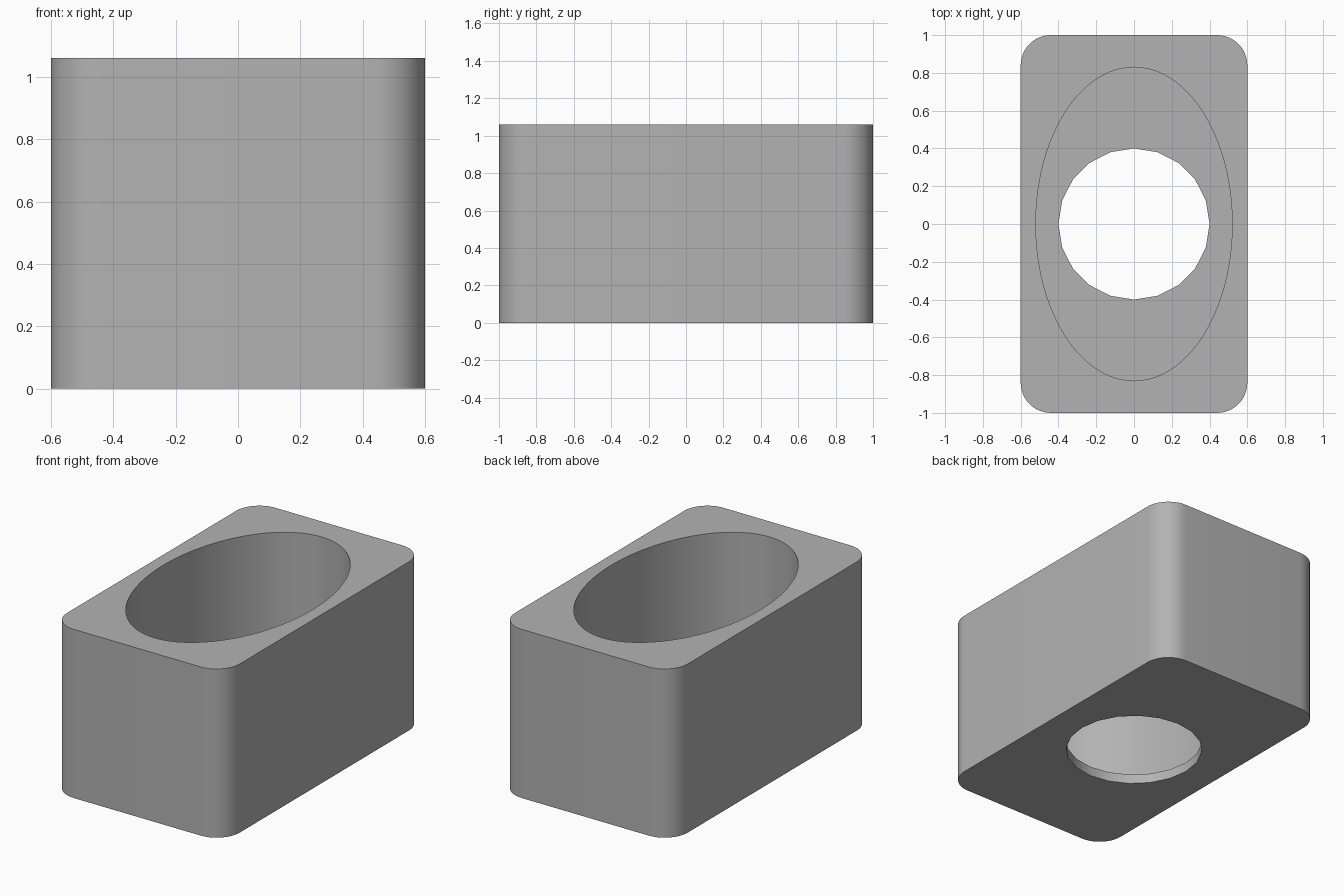
import bpy
import bmesh
from math import cos, sin, pi

if "Cube" in bpy.data.objects:
    bpy.data.objects.remove(bpy.data.objects["Cube"], do_unlink=True)

HALF_X, HALF_Y, HEIGHT = 0.6, 1.0, 1.06
CORNER, FLOOR = 0.16, 0.06

grey = bpy.data.materials.new("plain_grey")
grey.use_nodes = True
grey.diffuse_color = (0.45, 0.45, 0.45, 1)
grey.node_tree.nodes["Principled BSDF"].inputs["Base Color"].default_value = grey.diffuse_color


def ellipse(rx, ry, sides):
    return [(rx * cos(2 * pi * i / sides), ry * sin(2 * pi * i / sides)) for i in range(sides)]


def rounded_rectangle(hx, hy, r, steps):
    points = []
    for quarter, (sx, sy) in enumerate([(1, 1), (-1, 1), (-1, -1), (1, -1)]):
        for i in range(steps + 1):
            a = (quarter + i / steps) * pi / 2
            points.append((sx * (hx - r) + r * cos(a), sy * (hy - r) + r * sin(a)))
    return points


def prism(name, outline, bottom, top):
    bm = bmesh.new()
    base = bm.faces.new([bm.verts.new((x, y, bottom)) for x, y in outline])
    side = bmesh.ops.extrude_face_region(bm, geom=[base], use_keep_orig=True)
    for v in side["geom"]:
        if isinstance(v, bmesh.types.BMVert):
            v.co.z = top
    bmesh.ops.recalc_face_normals(bm, faces=bm.faces)
    mesh = bpy.data.meshes.new(name)
    bm.to_mesh(mesh)
    bm.free()
    mesh.materials.append(grey)
    obj = bpy.data.objects.new(name, mesh)
    bpy.context.collection.objects.link(obj)
    return obj


# Rounded block
block = prism("holder_block", rounded_rectangle(HALF_X, HALF_Y, CORNER, 12), 0, HEIGHT)

# Deep oval pocket and the round drain hole through its floor
cutters = [
    prism("pocket_cutter", ellipse(0.52, 0.83, 80), FLOOR, HEIGHT + 0.2),
    prism("floor_hole_cutter", ellipse(0.4, 0.4, 20), -0.2, FLOOR + 0.2),
]

bpy.ops.object.select_all(action="DESELECT")
bpy.context.view_layer.objects.active = block
block.select_set(True)
for cutter in cutters:
    cutter.hide_render = True
    cut = block.modifiers.new(cutter.name, "BOOLEAN")
    cut.operation = "DIFFERENCE"
    cut.solver = "EXACT"
    cut.object = cutter
    bpy.ops.object.modifier_apply(modifier=cut.name)
    bpy.data.objects.remove(cutter, do_unlink=True)

# Smooth walls, sharp rims
bpy.ops.object.shade_smooth_by_angle(angle=pi / 6)
